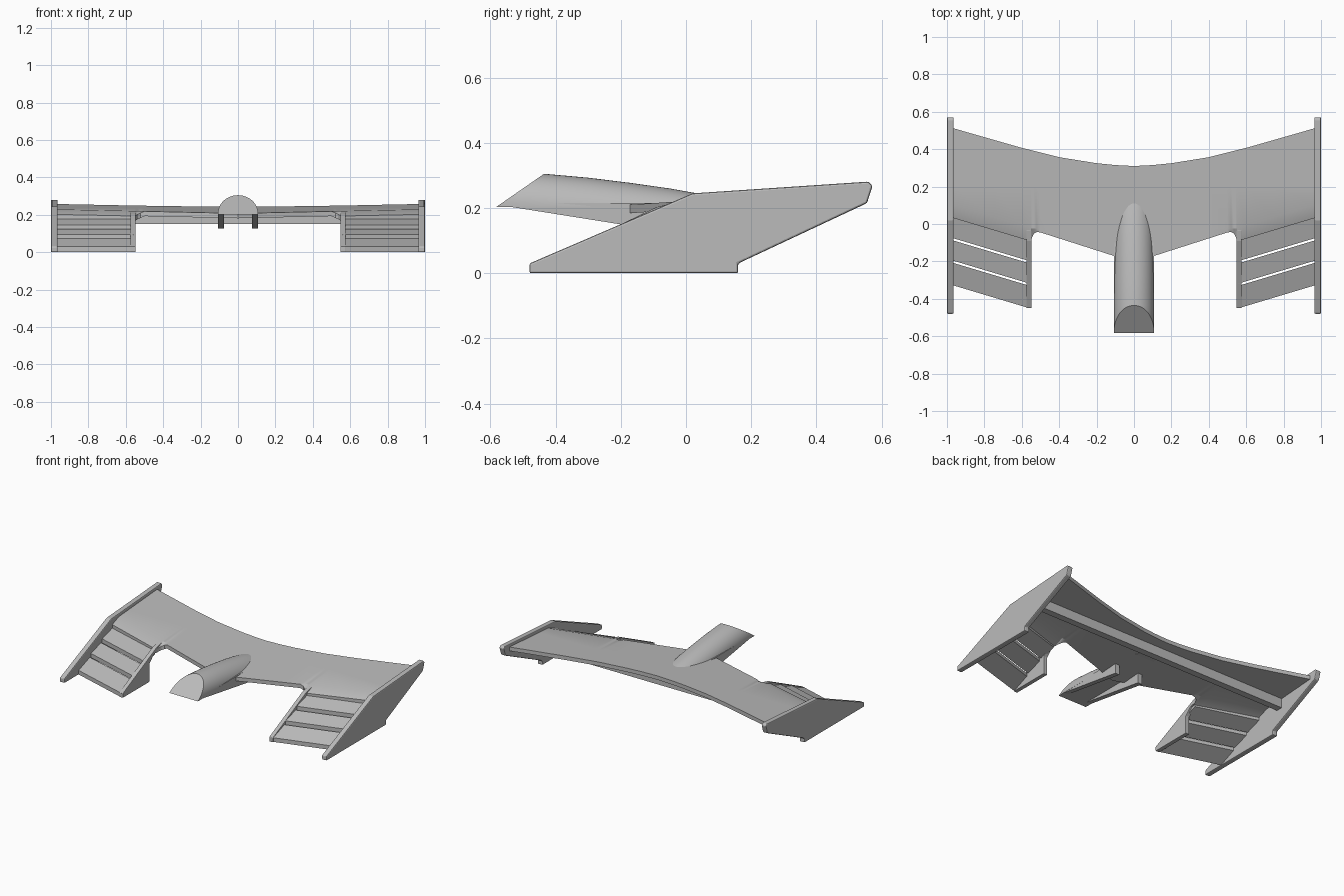
import bpy, bmesh, math
from mathutils import Vector

if "Cube" in bpy.data.objects:
    bpy.data.objects.remove(bpy.data.objects["Cube"])

grey = bpy.data.materials.new("plain_grey")
grey.use_nodes = True
COLOUR = (0.5, 0.5, 0.5, 1)
grey.diffuse_color = COLOUR
grey.node_tree.nodes["Principled BSDF"].inputs["Base Color"].default_value = COLOUR


def finish(name, bm, smooth=None, bevel=0):
    bmesh.ops.recalc_face_normals(bm, faces=bm.faces[:])
    me = bpy.data.meshes.new(name)
    bm.to_mesh(me)
    bm.free()
    me.materials.append(grey)
    ob = bpy.data.objects.new(name, me)
    bpy.context.collection.objects.link(ob)
    if bevel:
        mod = ob.modifiers.new("Bevel", "BEVEL")
        mod.width, mod.segments, mod.limit_method = bevel, 2, "ANGLE"
    if smooth:
        bpy.ops.object.select_all(action="DESELECT")
        ob.select_set(True)
        bpy.context.view_layer.objects.active = ob
        bpy.ops.object.shade_smooth_by_angle(angle=math.radians(smooth))
    return ob


def loft(name, sections, smooth=None, bevel=0, cut=None):
    """Closed solid through matching rings of points."""
    bm = bmesh.new()
    rings = [[bm.verts.new(p) for p in s] for s in sections]
    n = len(rings[0])
    for a, b in zip(rings, rings[1:]):
        for i in range(n):
            j = (i + 1) % n
            bm.faces.new((a[i], a[j], b[j], b[i]))
    bm.faces.new(rings[0])
    bm.faces.new(rings[-1])
    if cut:
        res = bmesh.ops.bisect_plane(bm, geom=bm.verts[:] + bm.edges[:] + bm.faces[:],
                                     plane_co=cut[0], plane_no=cut[1], clear_outer=True)
        edges = [e for e in res["geom_cut"] if isinstance(e, bmesh.types.BMEdge)]
        bmesh.ops.contextual_create(bm, geom=edges)
    return finish(name, bm, smooth, bevel)


def plate(name, profile, x0, x1, bevel=0):
    """Side profile (y, z) given thickness along x."""
    return loft(name, [[(x, y, z) for y, z in profile] for x in (x0, x1)], bevel=bevel)


def lerp(table, x):
    for (a, u), (b, v) in zip(table, table[1:]):
        if x <= b:
            return u + (v - u) * (x - a) / (b - a)
    return table[-1][1]


def skew(y, x):
    return y + 0.3 * (x - 0.96)


def wing_z(y):
    return 0.222 + 0.07 * y


# Main wing: swept sheet with curved trailing edge and notched leading edge
TRAIL = [(0, .31), (.1, .315), (.2, .325), (.4, .357), (.6, .407), (.97, .513)]
LEAD = [(0, -.205), (.5, -.045), (.52, -.043), (.535, -.052), (.545, -.07), (.55, -.093)]
THICK = 0.026


def wing_section(x):
    ax = abs(x)
    trail = lerp(TRAIL, ax)
    if ax >= .55:
        crease, lead = skew(.10, ax), skew(.03, ax)
    else:
        lead = lerp(LEAD, ax)
        crease = max(lead + .02, -.023)
    drop = max(0, min(1, (ax - .5) / .05)) * .022
    pts = [(trail, wing_z(trail)), (.2, wing_z(.2)),
           (crease, wing_z(crease)), (lead, wing_z(lead) - drop)]
    top = [(x, y, z) for y, z in pts]
    return top + [(px, y, z - THICK) for px, y, z in reversed(top)]


half = [.1, .2, .3, .4, .5, .51, .52, .535, .545, .55, .6, .75, .97]
loft("main_wing", [wing_section(x) for x in [-h for h in reversed(half)] + [0] + half], smooth=25)

# Straight rib under the wing
plate("rear_rib", [(.20, .15), (.245, .15), (.245, .23), (.20, .225)], -.97, .97)

END = [(-.48, 0), (-.48, .03), (.02, .245), (.56, .281), (.572, .268),
       (.555, .215), (.16, .03), (.16, 0)]
INNER = [(-.45, 0), (-.45, .03), (-.09, .203), (-.035, .216), (-.035, .19),
         (-.12, .165), (-.165, .12), (-.165, 0)]
SLATS = [(.03, -.078), (-.09, -.198), (-.21, -.33)]


def ramp(y):
    return .03 + .44 * (y + .33)


for side, s in (("left", 1), ("right", -1)):
    plate(side + "_endplate", END, s * .964, s * 1.0, bevel=.006)
    plate(side + "_inner_plate", INNER, s * .548, s * .576, bevel=.003)
    # Stepped slats, swept to follow the front edge
    for i, (back, front) in enumerate(SLATS):
        zb = ramp(back) - .010
        zf = ramp(front) + (.006 if i < 2 else 0)
        ring = [(back, zb), (front, zf), (front, zf - .028), (back, zb - .022)]
        loft(f"{side}_slat_{i + 1}",
             [[(s * x, skew(y, x), z) for y, z in ring] for x in (.56, .97)])
    # Side walls of the nose channel
    plate(side + "_nose_wall", [(-.572, .209), (-.05, .126), (-.05, .215), (-.4, .215)],
          s * .074, s * .106)

# Nose: arch sinking backward into the wing, with a slanted front
SPINE = [(-.6, .308), (-.435, .305), (-.3, .293), (-.17, .277), (-.05, .26), (.04, .244), (.1, .232), (.15, .22)]
BASE, W, H = .205, .107, .1
nose = []
for y, top in SPINE:
    t = top - BASE - H
    w = W * math.sqrt(1 - min(0, t / H) ** 2)
    arch = []
    for k in range(25):
        x = -w * math.cos(math.pi * k / 24)
        arch.append((x, y, BASE + t + H * math.sqrt(max(0, 1 - (x / W) ** 2))))
    nose.append(arch + [(w, y, BASE - .002), (-w, y, BASE - .002)])
slope = Vector((0, -.097, .14)).normalized()
loft("nose", nose, smooth=30, cut=(Vector((0, -.435, .305)), slope))
